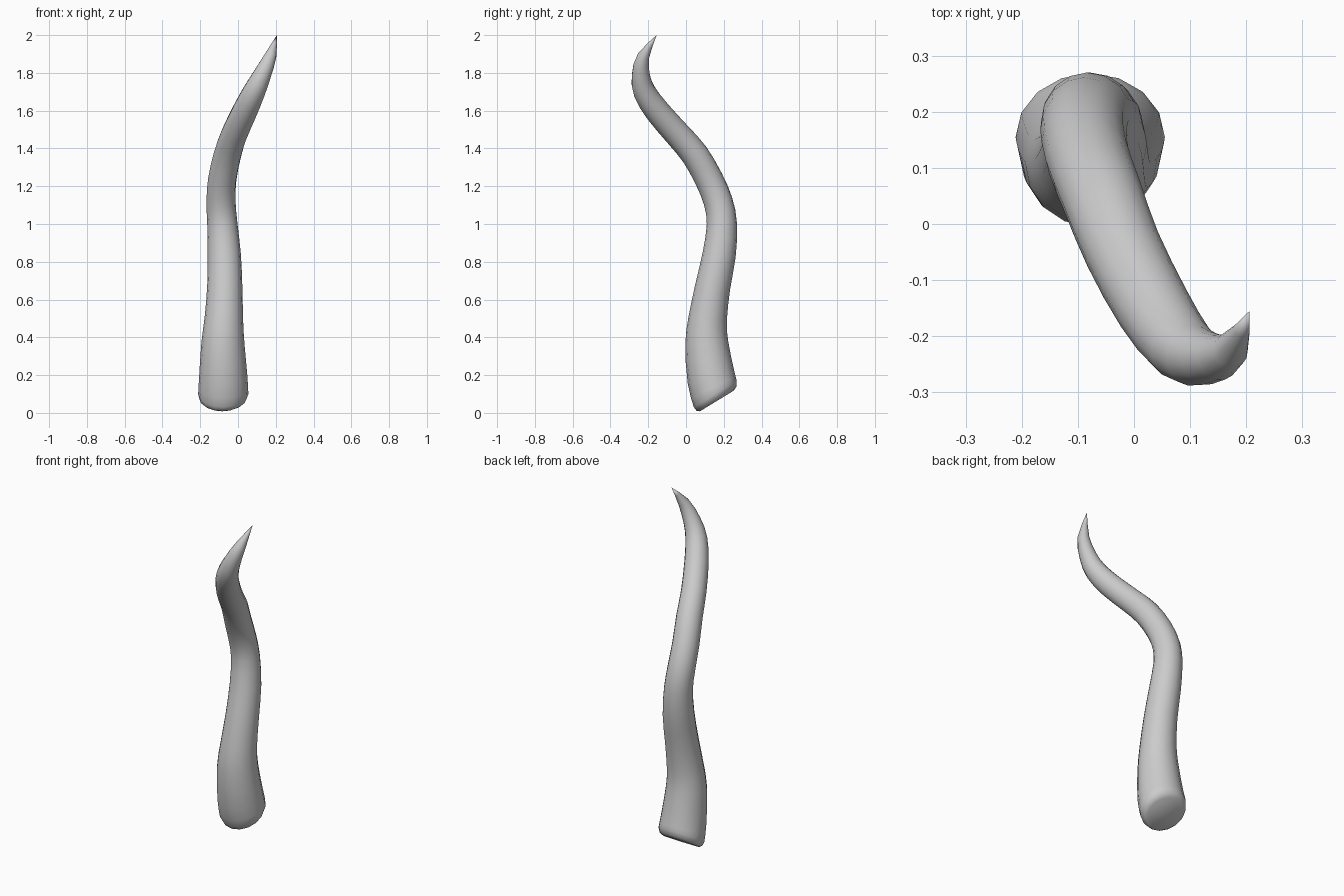
import bpy, bmesh, math
from mathutils import Vector

if "Cube" in bpy.data.objects:
    bpy.data.objects.remove(bpy.data.objects["Cube"])

SIDES = 16
# Centre line of the tentacle: x, y, z, radius
PATH = [
    (-0.078, 0.155, 0.100, 0.133),
    (-0.078, 0.132, 0.190, 0.128),
    (-0.080, 0.110, 0.370, 0.114),
    (-0.075, 0.115, 0.500, 0.102),
    (-0.070, 0.142, 0.670, 0.093),
    (-0.073, 0.176, 0.840, 0.088),
    (-0.083, 0.190, 1.000, 0.080),
    (-0.090, 0.170, 1.120, 0.077),
    (-0.083, 0.120, 1.240, 0.075),
    (-0.055, 0.045, 1.370, 0.073),
    (-0.020, -0.045, 1.475, 0.070),
    (0.035, -0.150, 1.595, 0.067),
    (0.085, -0.220, 1.700, 0.060),
    (0.128, -0.239, 1.790, 0.048),
    (0.172, -0.225, 1.890, 0.032),
    (0.206, -0.155, 2.000, 0.0),
]


def smooth_path(points):
    """Catmull-Rom midpoints between the control points."""
    pts = [Vector(p) for p in points]
    out = []
    for i in range(len(pts) - 1):
        a, b = pts[max(i - 1, 0)], pts[i]
        c, d = pts[i + 1], pts[min(i + 2, len(pts) - 1)]
        out += [b, (9 * (b + c) - a - d) / 16]
    return out + [pts[-1]]


def ring(bm, centre, tangent, side, radius):
    other = tangent.cross(side)
    return [bm.verts.new(centre + radius * (math.cos(t) * side + math.sin(t) * other))
            for t in (2 * math.pi * k / SIDES for k in range(SIDES))]


def bridge(bm, a, b):
    for k in range(SIDES):
        n = (k + 1) % SIDES
        bm.faces.new((a[k], a[n], b[n], b[k]))


bm = bmesh.new()
path = smooth_path(PATH)
base_dir = Vector((0, -0.52, 0.85)).normalized()
side = Vector((1, 0, 0))

# Slanted foot with a rounded rim
cap = ring(bm, Vector((-0.083, 0.163, 0.063)), base_dir, side, 0.105)
bm.faces.new(cap[::-1])
prev = ring(bm, Vector((-0.081, 0.162, 0.076)), base_dir, side, 0.124)
bridge(bm, cap, prev)

# Curved tapering body; the side vector is carried along to avoid twist
for i, p in enumerate(path[:-1]):
    tangent = (path[i + 1].xyz - path[max(i - 1, 0)].xyz).normalized()
    if i < 3:
        tangent = base_dir.lerp(tangent, i / 3).normalized()
    side = (side - tangent * side.dot(tangent)).normalized()
    cur = ring(bm, p.xyz, tangent, side, p.w)
    bridge(bm, prev, cur)
    prev = cur

# Pointed tip
tip = bm.verts.new(path[-1].xyz)
for k in range(SIDES):
    bm.faces.new((prev[k], prev[(k + 1) % SIDES], tip))

bmesh.ops.recalc_face_normals(bm, faces=bm.faces)
for f in bm.faces:
    f.smooth = True
mesh = bpy.data.meshes.new("tentacle")
bm.to_mesh(mesh)
bm.free()
bpy.context.collection.objects.link(bpy.data.objects.new("tentacle", mesh))
